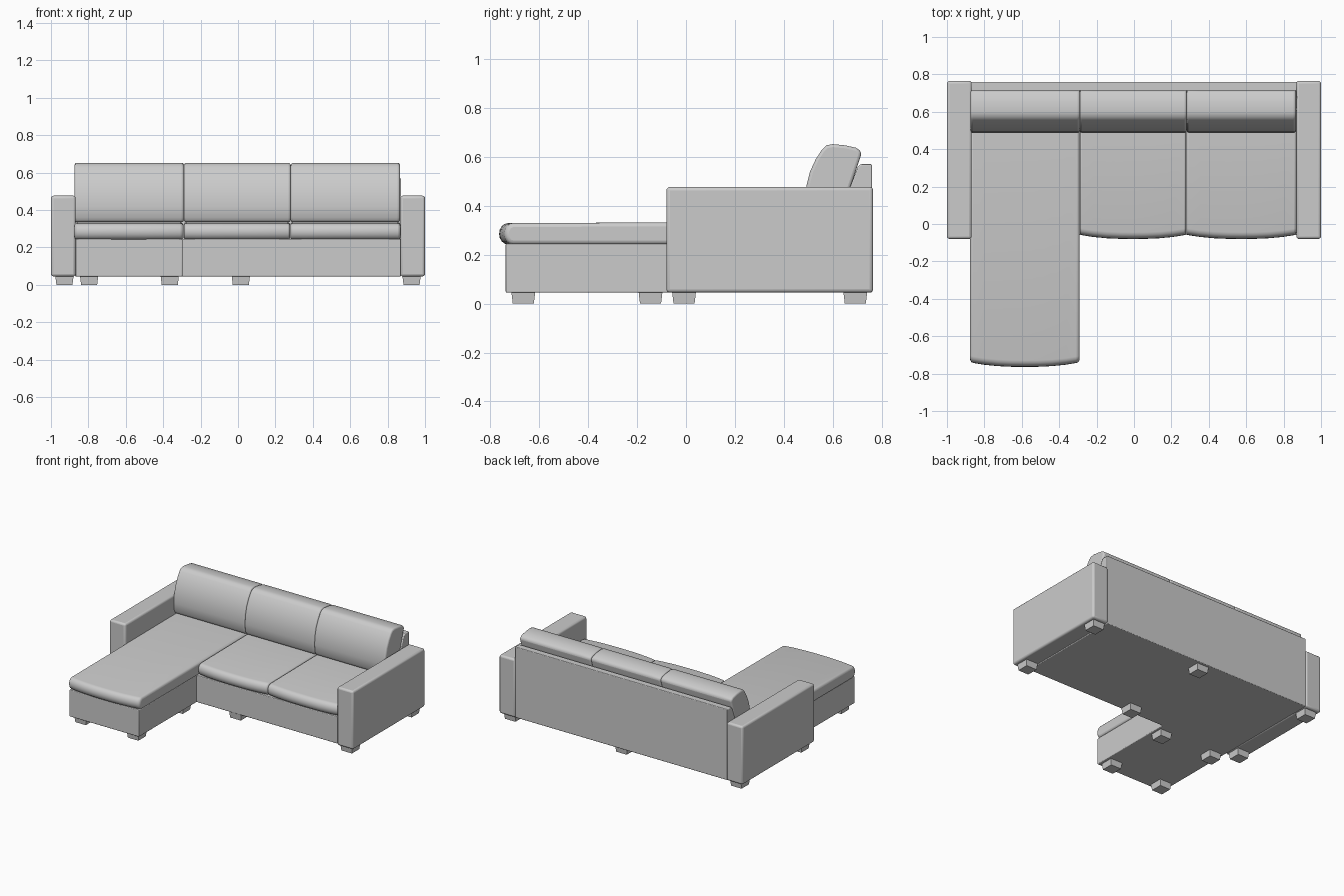
import bpy, bmesh
from math import sin, cos, pi, radians

cube = bpy.data.objects.get("Cube")
if cube:
    bpy.data.objects.remove(cube, do_unlink=True)

fabric = bpy.data.materials.new("grey fabric")
fabric.use_nodes = True
GREY = (0.6, 0.6, 0.6, 1)
fabric.diffuse_color = GREY
fabric.node_tree.nodes["Principled BSDF"].inputs["Base Color"].default_value = GREY


def finish(name, bm, bevel, segments=3, angle=40):
    """Turn a bmesh into a bevelled, smooth-shaded object."""
    bmesh.ops.recalc_face_normals(bm, faces=bm.faces[:])
    mesh = bpy.data.meshes.new(name)
    bm.to_mesh(mesh)
    bm.free()
    mesh.materials.append(fabric)
    obj = bpy.data.objects.new(name, mesh)
    bpy.context.collection.objects.link(obj)
    if bevel:
        mod = obj.modifiers.new("soft edges", "BEVEL")
        mod.width = bevel
        mod.segments = segments
        mod.limit_method = "ANGLE"
        mod.angle_limit = radians(angle)
    bpy.ops.object.select_all(action="DESELECT")
    obj.select_set(True)
    bpy.context.view_layer.objects.active = obj
    bpy.ops.object.shade_smooth_by_angle(angle=radians(35))
    return obj


def box(name, x, y, z, bevel=0.0, taper=0.0):
    """Box from ranges; taper narrows the bottom."""
    bm = bmesh.new()
    rings = []
    for height, inset in ((z[0], taper), (z[1], 0)):
        x0, x1, y0, y1 = x[0] + inset, x[1] - inset, y[0] + inset, y[1] - inset
        rings.append([bm.verts.new((px, py, height))
                      for px, py in ((x0, y0), (x1, y0), (x1, y1), (x0, y1))])
    bridge(bm, rings)
    return finish(name, bm, bevel)


def bridge(bm, rings):
    for a, b in zip(rings, rings[1:]):
        for i in range(len(a)):
            j = (i + 1) % len(a)
            bm.faces.new((a[i], a[j], b[j], b[i]))
    bm.faces.new(rings[0])
    bm.faces.new(rings[-1])


def loft(name, profile, x0, x1, bevel, bulge=0.0, steps=8):
    """Sweep a y-z profile along x, pushing its front out in the middle."""
    bm = bmesh.new()
    back = max(p[0] for p in profile)
    front = min(p[0] for p in profile)
    rings = []
    for k in range(steps + 1):
        t = k / steps
        push = bulge * (1 - abs(2 * t - 1) ** 2.5)
        rings.append([bm.verts.new((x0 + (x1 - x0) * t,
                                    y - push * (back - y) / (back - front), z))
                      for y, z in profile])
    bridge(bm, rings)
    return finish(name, bm, bevel, 3, 50)


def seat_profile(front, back, low, high):
    """Slab with a rounded front edge."""
    r = (high - low) / 2
    nose = [(front + r * 0.8 * (1 - sin(pi * i / 8)), low + r - r * cos(pi * i / 8))
            for i in range(9)]
    return nose + [(back, high + 0.006), (back, low)]


# Frame
box("main_base", (-0.87, 0.87), (-0.06, 0.755), (0.045, 0.245), 0.005)
box("chaise_base", (-0.868, -0.297), (-0.737, 0.0), (0.045, 0.245), 0.005)
back_shape = [(0.62, 0.24), (0.67, 0.475), (0.703, 0.56), (0.715, 0.57),
              (0.76, 0.57), (0.76, 0.045), (0.62, 0.045)]
loft("back_panel", back_shape, -0.872, 0.872, 0.005, steps=1)

# Arms
for side, name in ((-1, "right_arm"), (1, "left_arm")):
    box(name, sorted((side * 0.868, side)), (-0.08, 0.765), (0.045, 0.477), 0.014)

# Seat cushions
loft("chaise_cushion", seat_profile(-0.74, 0.62, 0.242, 0.329),
     -0.876, -0.291, 0.016, 0.024)
for name, x0, x1 in (("middle_seat_cushion", -0.29, 0.279),
                     ("left_seat_cushion", 0.28, 0.868)):
    loft(name, seat_profile(-0.058, 0.62, 0.242, 0.329), x0, x1, 0.012, 0.022)

# Back cushions
cushion = [(0.505, 0.335), (0.491, 0.36), (0.487, 0.42), (0.492, 0.48),
           (0.507, 0.54), (0.53, 0.59), (0.556, 0.63), (0.573, 0.647),
           (0.60, 0.652), (0.65, 0.647), (0.695, 0.637), (0.716, 0.622),
           (0.715, 0.605), (0.672, 0.475), (0.63, 0.335)]
for name, x0, x1 in (("right_back_cushion", -0.874, -0.289),
                     ("middle_back_cushion", -0.289, 0.282),
                     ("left_back_cushion", 0.282, 0.866)):
    loft(name, cushion, x0, x1, 0.012)

# Feet
main_feet = [(x, y) for x in (-0.928, 0.015, 0.928) for y in (-0.008, 0.692)]
chaise_feet = [(x, y) for x in (-0.796, -0.365) for y in (-0.665, -0.145)]
for number, (x, y) in enumerate(main_feet + chaise_feet, 1):
    box(f"foot_{number}", (x - 0.049, x + 0.049), (y - 0.049, y + 0.049),
        (0, 0.05), 0, 0.006)
